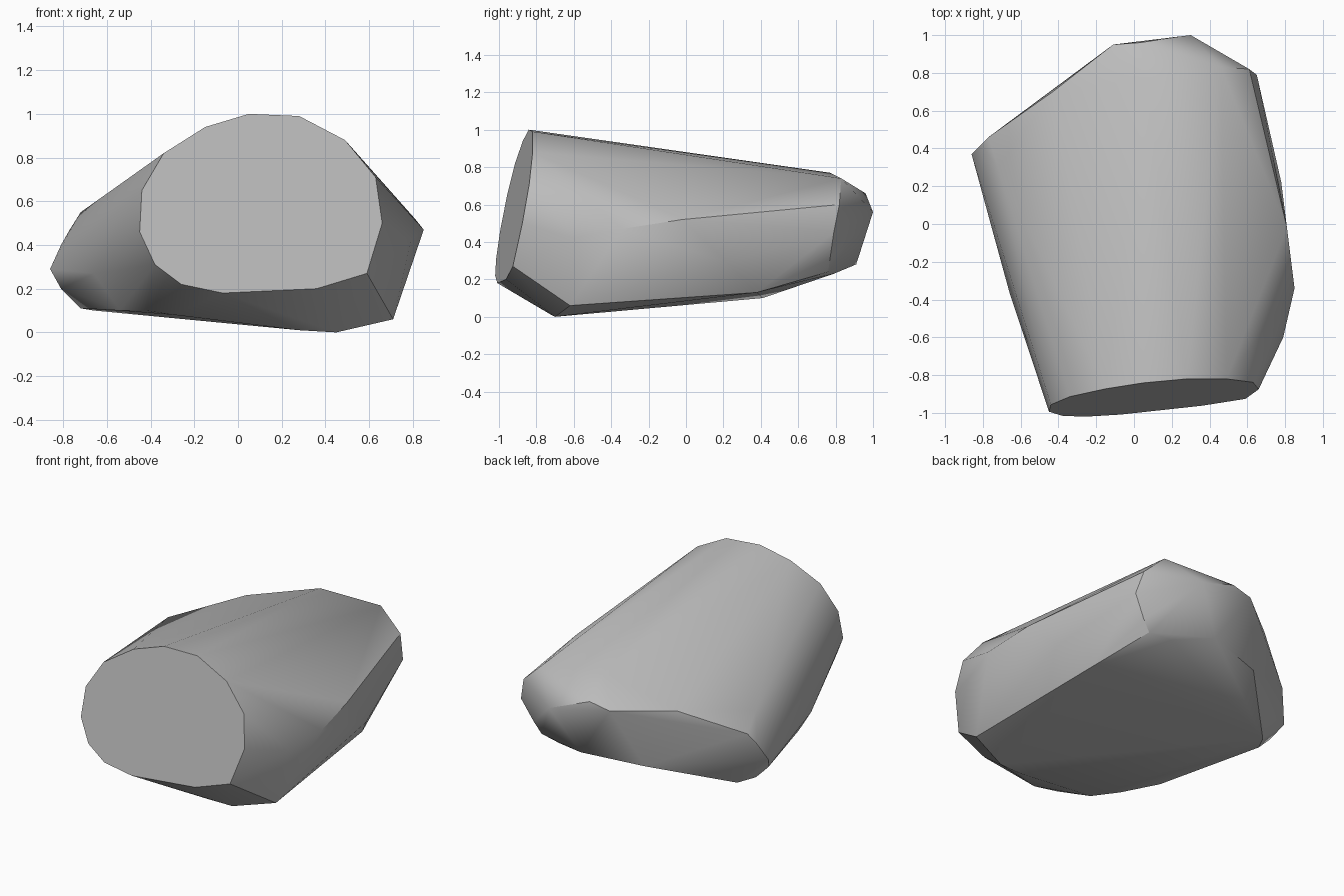
import bpy
import bmesh
import math
from mathutils import Vector

default_cube = bpy.data.objects.get("Cube")
if default_cube:
    bpy.data.objects.remove(default_cube, do_unlink=True)


def make_material(name, colour):
    material = bpy.data.materials.new(name)
    material.use_nodes = True
    material.diffuse_color = colour
    shader = material.node_tree.nodes["Principled BSDF"]
    shader.inputs["Base Color"].default_value = colour
    shader.inputs["Roughness"].default_value = 0.9
    return material


def on_front_cut(x, z):
    """Place an outline point on the tilted plane that slices off the front."""
    return Vector((x, -1.036 + 0.1 * x + 0.19 * z, z))


def hull_object(name, points, material, smooth_angle):
    """Wrap corner points in a tight convex skin and shade it softly."""
    mesh = bpy.data.meshes.new(name)
    skin = bmesh.new()
    for point in points:
        skin.verts.new(point)
    bmesh.ops.convex_hull(skin, input=skin.verts[:], use_existing_faces=False)
    # Drop the corners that ended up inside the skin
    loose = [vert for vert in skin.verts if not vert.link_faces]
    bmesh.ops.delete(skin, geom=loose, context="VERTS")
    # Merge the coplanar triangles into clean flat facets
    bmesh.ops.dissolve_limit(skin, angle_limit=math.radians(1),
                             verts=skin.verts[:], edges=skin.edges[:])
    bmesh.ops.recalc_face_normals(skin, faces=skin.faces[:])
    skin.to_mesh(mesh)
    skin.free()
    mesh.materials.append(material)

    rock = bpy.data.objects.new(name, mesh)
    bpy.context.collection.objects.link(rock)
    bpy.ops.object.select_all(action="DESELECT")
    rock.select_set(True)
    bpy.context.view_layer.objects.active = rock
    bpy.ops.object.shade_smooth_by_angle(angle=smooth_angle)
    return rock


# Flat front cut: rounded outline as (x, z)
front_outline = [
    (-.34, .82), (-.15, .94), (.05, 1), (.28, .99), (.49, .88),
    (.63, .71), (.66, .5), (.59, .27), (.36, .2), (-.07, .18),
    (-.26, .22), (-.38, .31), (-.45, .46), (-.44, .65),
]

# Underside: nearly flat, rising gently towards the back
underside = [
    (.71, -.62, .06), (.45, -.7, 0), (.28, -.72, .01), (-.29, -.75, .08),
    (-.42, -.63, .1), (-.54, -.4, .1), (-.72, .3, .11), (-.66, .41, .1),
    (.64, .38, .13),
]

# Bulging flank on the +x side
left_flank = [
    (.85, -.34, .47), (.79, -.6, .42), (.81, -.02, .52), (.78, .22, .29),
]

# Wedge-like shoulder on the -x side
right_shoulder = [
    (-.66, -.36, .27), (-.81, .3, .2), (-.86, .37, .29), (-.81, .42, .4),
    (-.77, .46, .47), (-.72, .3, .55), (-.59, .53, .19),
]

# Chipped back end, from the upper rim down to the lower rim
back_end = [
    (-.43, .7, .62), (.06, .77, .77), (.46, .83, .74), (.61, .82, .6),
    (.65, .79, .45), (.3, 1, .56), (.03, .96, .66), (-.11, .95, .63),
    (.57, .77, .31), (.52, .76, .24), (.37, .79, .23), (.13, .91, .28),
    (-.26, .8, .25),
]

stone_grey = make_material("stone grey", (0.5, 0.5, 0.5, 1.0))
corners = [on_front_cut(x, z) for x, z in front_outline]
for group in (underside, left_flank, right_shoulder, back_end):
    corners.extend(Vector(point) for point in group)
hull_object("boulder", corners, stone_grey, math.radians(32))
